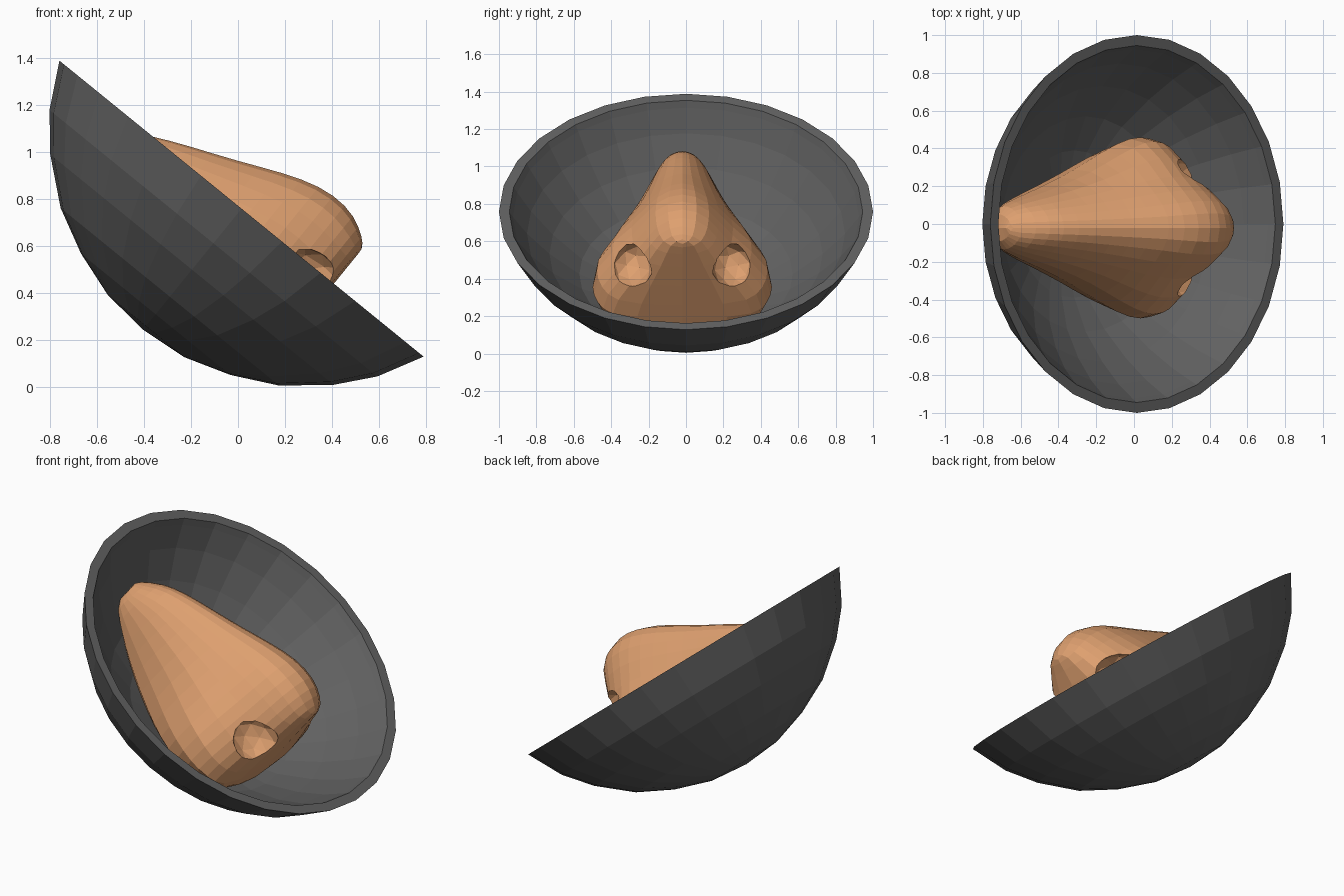
import bpy, bmesh, math
from mathutils import Matrix, Vector

if "Cube" in bpy.data.objects:
    bpy.data.objects.remove(bpy.data.objects["Cube"])

# Shared tilted frame: x runs down the slope, z points out of the bowl
TILT = Matrix.Translation((0.015, 0, 0.758)) @ Matrix.Rotation(math.radians(39.1), 4, 'Y')


def material(name, rgb):
    m = bpy.data.materials.new(name)
    m.diffuse_color = (*rgb, 1)
    m.use_nodes = True
    m.node_tree.nodes["Principled BSDF"].inputs["Base Color"].default_value = m.diffuse_color
    return m


def make(name, bm, mat=None):
    bmesh.ops.recalc_face_normals(bm, faces=bm.faces)
    me = bpy.data.meshes.new(name)
    bm.to_mesh(me)
    bm.free()
    ob = bpy.data.objects.new(name, me)
    bpy.context.collection.objects.link(ob)
    ob.matrix_world = TILT
    if mat:
        me.materials.append(mat)
    return ob


# Bowl: lathed outer wall, flat rim and inner wall
N = 28
profile = [(0, -.665), (.21, -.645), (.41, -.58), (.6, -.484), (.778, -.335),
           (.9, -.19), (1, 0), (.945, 0), (.925, -.035), (.85, -.15), (.73, -.29),
           (.57, -.43), (.39, -.525), (.2, -.585), (0, -.605)]
bm = bmesh.new()
rings = []
for r, z in profile:
    if r == 0:
        rings.append([bm.verts.new((0, 0, z))] * N)
    else:
        rings.append([bm.verts.new((r * math.cos(2 * math.pi * i / N),
                                    r * math.sin(2 * math.pi * i / N), z)) for i in range(N)])
for a, b in zip(rings, rings[1:]):
    for i in range(N):
        j = (i + 1) % N
        bm.faces.new(list(dict.fromkeys((a[i], a[j], b[j], b[i]))))
make("bowl", bm, material("dark_grey", (.12, .12, .12)))


# Nose: bell-shaped cross-sections lofted from bridge to base
def floor(s, y):
    return -.59 + .53 * (s * s + y * y)


# slope position, ridge height, then half-outline points (y, z), foot half-width
sections = [
    (-.73, -.20, (.05, -.21), (.08, -.24), (.10, -.27), .10),
    (-.62, -.07, (.06, -.09), (.11, -.16), (.14, -.25), .14),
    (-.50, .005, (.07, -.02), (.13, -.10), (.18, -.22), .18),
    (-.34, .08, (.08, .04), (.16, -.06), (.23, -.20), .23),
    (-.14, .165, (.10, .11), (.20, .00), (.31, -.18), .31),
    (.04, .25, (.12, .19), (.24, .04), (.42, -.17), .41),
    (.20, .31, (.15, .24), (.25, .07), (.51, -.15), .48),
    (.34, .32, (.16, .24), (.23, .07), (.51, -.20), .47),
    (.44, .28, (.14, .21), (.20, .06), (.45, -.24), .43),
    (.51, .21, (.09, .18), (.12, .07), (.33, -.27), .36),
]
bm = bmesh.new()
loops = []
for s, top, p1, p2, p3, foot in sections:
    half = [p1, p2, p3, (foot, floor(s, foot)), (foot * .5, floor(s, foot * .5))]
    pts = [(0, top)] + half + [(0, floor(s, 0))] + [(-y, z) for y, z in reversed(half)]
    loops.append([bm.verts.new((s, y - .02, z)) for y, z in pts])
for a, b in zip(loops, loops[1:]):
    for i in range(len(a)):
        j = (i + 1) % len(a)
        bm.faces.new((a[i], a[j], b[j], b[i]))
# End caps: matching left and right points joined in strips
for lp in (loops[0], loops[-1]):
    n = len(lp)
    for i in range(n // 2):
        bm.faces.new(list(dict.fromkeys((lp[i], lp[i + 1], lp[n - i - 1], lp[(n - i) % n]))))
nose = make("nose", bm, material("skin", (.73, .35, .16)))

# Nostril hollows between the tip and each wing
bm = bmesh.new()
for side in (-1, 1):
    m = (Matrix.Translation((.43, side * .27 - .02, -.03)) @ Matrix.Rotation(side * -.5, 4, 'X')
         @ Matrix.Diagonal((.16, .125, .10, 1)))
    bmesh.ops.create_icosphere(bm, subdivisions=2, radius=1, matrix=m)
cutter = make("nostril_cutter", bm)
cutter.hide_render = True

sub = nose.modifiers.new("rounding", 'SUBSURF')
sub.levels = sub.render_levels = 1
cut = nose.modifiers.new("nostrils", 'BOOLEAN')
cut.operation = 'DIFFERENCE'
cut.solver = 'EXACT'
cut.object = cutter

# Bake the nose and drop the cutter
bpy.context.view_layer.update()
dg = bpy.context.evaluated_depsgraph_get()
baked = bpy.data.meshes.new_from_object(nose.evaluated_get(dg))
nose.modifiers.clear()
nose.data = baked
bpy.data.objects.remove(cutter)
